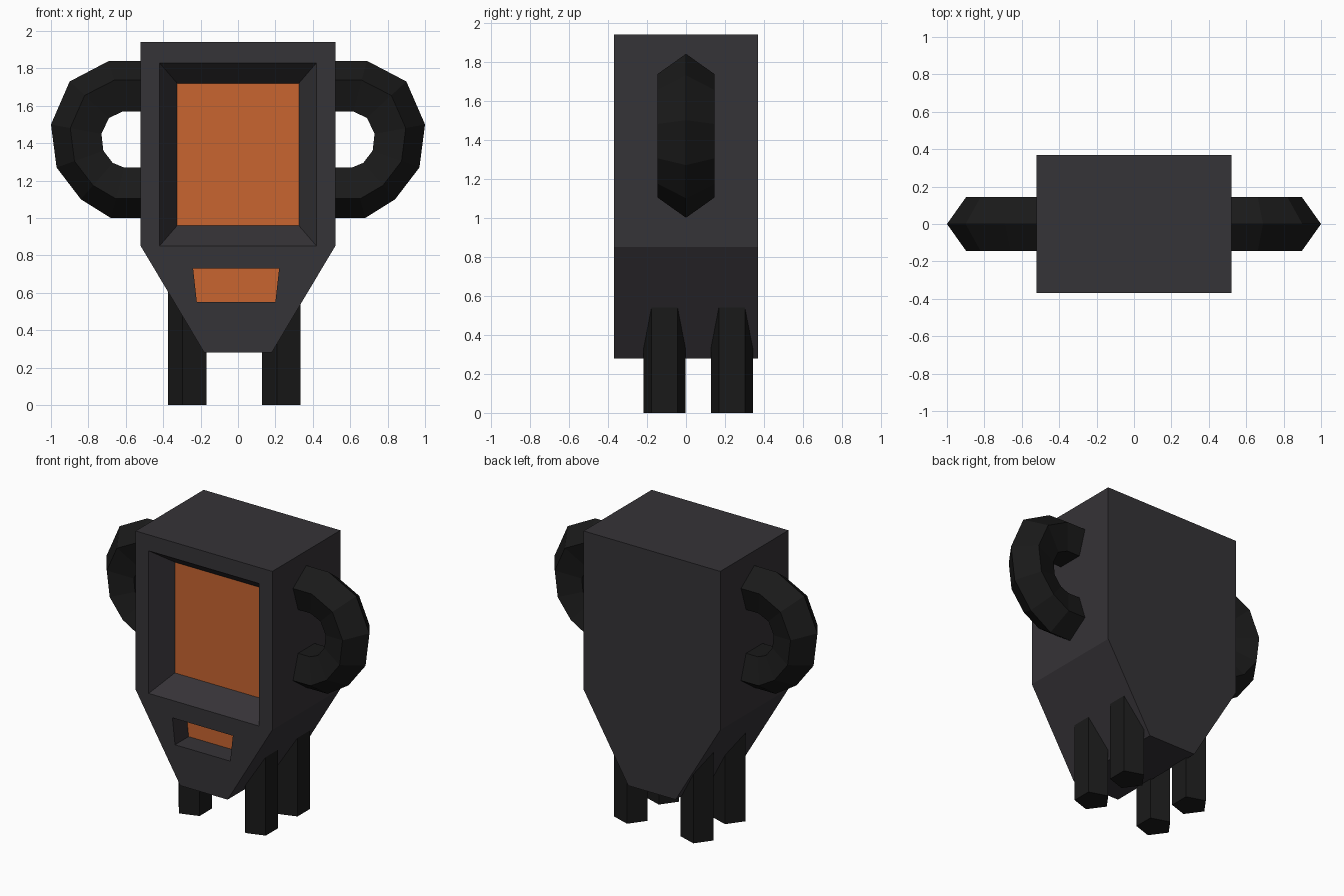
import bpy, bmesh, math

if "Cube" in bpy.data.objects:
    bpy.data.objects.remove(bpy.data.objects["Cube"])


def material(name, rgb):
    m = bpy.data.materials.new(name)
    m.diffuse_color = (*rgb, 1)
    m.use_nodes = True
    m.node_tree.nodes["Principled BSDF"].inputs["Base Color"].default_value = m.diffuse_color
    return m


BODY = material("charcoal", (0.036, 0.033, 0.038))
TUBE = material("black", (0.010, 0.010, 0.010))
GLOW = material("orange", (0.58, 0.13, 0.03))


def loft(name, rings, mat):
    """Skin a series of equal-length rings and cap both ends."""
    bm = bmesh.new()
    vr = [[bm.verts.new(p) for p in ring] for ring in rings]
    n = len(rings[0])
    for a, b in zip(vr, vr[1:]):
        for i in range(n):
            j = (i + 1) % n
            bm.faces.new((a[i], a[j], b[j], b[i]))
    bm.faces.new(vr[0])
    if len(vr) > 1:
        bm.faces.new(vr[-1])
        bmesh.ops.recalc_face_normals(bm, faces=bm.faces)
    me = bpy.data.meshes.new(name)
    bm.to_mesh(me)
    bm.free()
    me.materials.append(mat)
    ob = bpy.data.objects.new(name, me)
    bpy.context.collection.objects.link(ob)
    return ob


def at_y(profile, y):
    return [(x, y, z) for x, z in profile]


# Cabinet body with tapered lower half
profile = [(-0.52, 1.94), (-0.52, 0.85), (-0.18, 0.28),
           (0.18, 0.28), (0.52, 0.85), (0.52, 1.94)]
body = loft("body", [at_y(profile, -0.37), at_y(profile, 0.37)], BODY)

# Recesses: a bevelled screen opening and a straight-sided slot
FRONT, FLOOR, OVER = -0.37, -0.22, -0.40
openings = {
    "screen": ([(-0.42, 0.85), (0.42, 0.85), (0.42, 1.83), (-0.42, 1.83)],
               [(-0.325, 0.96), (0.325, 0.96), (0.325, 1.72), (-0.325, 1.72)]),
    "slot": ([(-0.22, 0.55), (0.20, 0.55), (0.22, 0.73), (-0.24, 0.73)],) * 2,
}
for name, (outer, inner) in openings.items():
    t = (FLOOR - OVER) / (FLOOR - FRONT)
    over = [(b[0] + (a[0] - b[0]) * t, b[1] + (a[1] - b[1]) * t)
            for a, b in zip(outer, inner)]
    cutter = loft(name + "_cutter", [at_y(over, OVER), at_y(inner, FLOOR)], BODY)
    cutter.hide_render = True
    cutter.hide_set(True)
    mod = body.modifiers.new(name + "_recess", 'BOOLEAN')
    mod.operation = 'DIFFERENCE'
    mod.solver = 'EXACT'
    mod.object = cutter
    # Orange panel lying on the recess floor
    loft(name + "_panel", [at_y(inner, FLOOR - 0.002)], GLOW)

# Curved handles: pentagonal tube, ridge outward and flat side inward
outer_path = [(0.50, 1.84), (0.69, 1.84), (0.90, 1.73), (1.00, 1.50),
              (0.97, 1.27), (0.84, 1.10), (0.68, 1.00), (0.50, 1.00)]
inner_path = [(0.50, 1.57), (0.615, 1.57), (0.69, 1.535), (0.73, 1.45),
              (0.72, 1.36), (0.67, 1.295), (0.61, 1.27), (0.50, 1.27)]
section = [(0, 0), (0.382, 0.145), (1, 0.09), (1, -0.09), (0.382, -0.145)]
for side, s in (("right", 1), ("left", -1)):
    rings = [[(s * (o[0] + (i[0] - o[0]) * f), y, o[1] + (i[1] - o[1]) * f)
              for f, y in section] for o, i in zip(outer_path, inner_path)]
    loft(side + "_handle", rings, TUBE)

# Four pentagonal legs, all turned the same way
R = 0.1135
for side, cx in (("left", -0.261), ("right", 0.243)):
    for end, cy in (("front", -0.11), ("back", 0.235)):
        pent = [(cx - R * math.cos(k * math.tau / 5),
                 cy + R * math.sin(k * math.tau / 5)) for k in range(5)]
        loft(f"{end}_{side}_leg", [[(x, y, z) for x, y in pent]
                                   for z in (0, 0.64)], TUBE)
